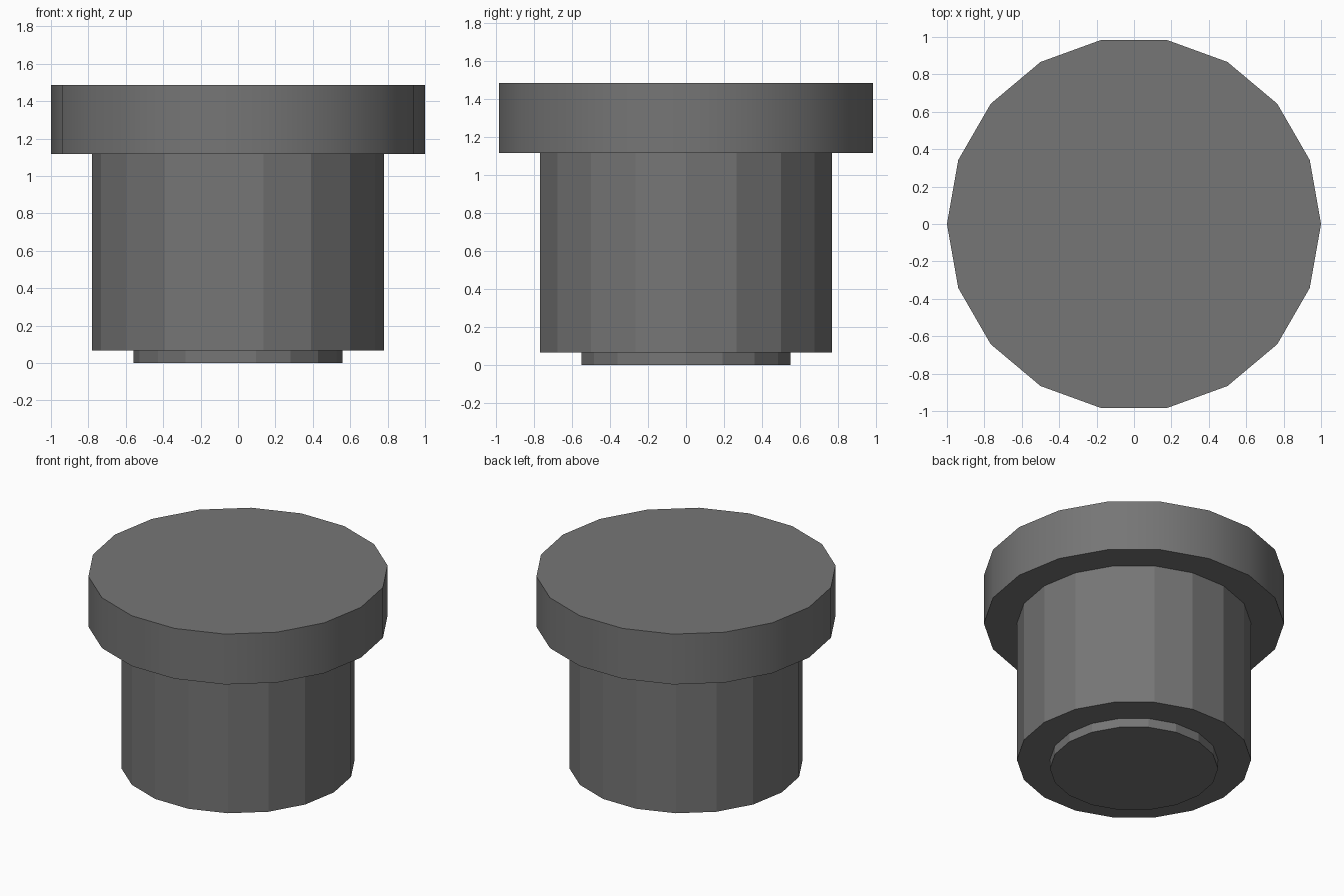
import bpy
import math

if "Cube" in bpy.data.objects:
    bpy.data.objects.remove(bpy.data.objects["Cube"])

SIDES = 18

# Dark grey finish shared by all parts
dark = bpy.data.materials.new("dark_grey")
dark.diffuse_color = (0.18, 0.18, 0.18, 1.0)
dark.use_nodes = True
dark.node_tree.nodes["Principled BSDF"].inputs["Base Color"].default_value = dark.diffuse_color


def disc(name, radius, z0, z1, smooth=False):
    # 18-sided cylinder with corners on the x axis
    bpy.ops.mesh.primitive_cylinder_add(
        vertices=SIDES, radius=radius, depth=z1 - z0,
        location=(0, 0, (z0 + z1) / 2), rotation=(0, 0, math.pi / 2))
    obj = bpy.context.object
    obj.name = name
    obj.data.materials.append(dark)
    bpy.ops.object.transform_apply(location=False, rotation=True, scale=True)
    if smooth:
        bpy.ops.object.shade_smooth_by_angle(angle=math.radians(30))
    return obj


# Recessed foot, faceted body and smooth overhanging cap
disc("foot", 0.56, 0.0, 0.067)
disc("body", 0.78, 0.067, 1.116)
disc("cap", 1.0, 1.116, 1.486, smooth=True)
